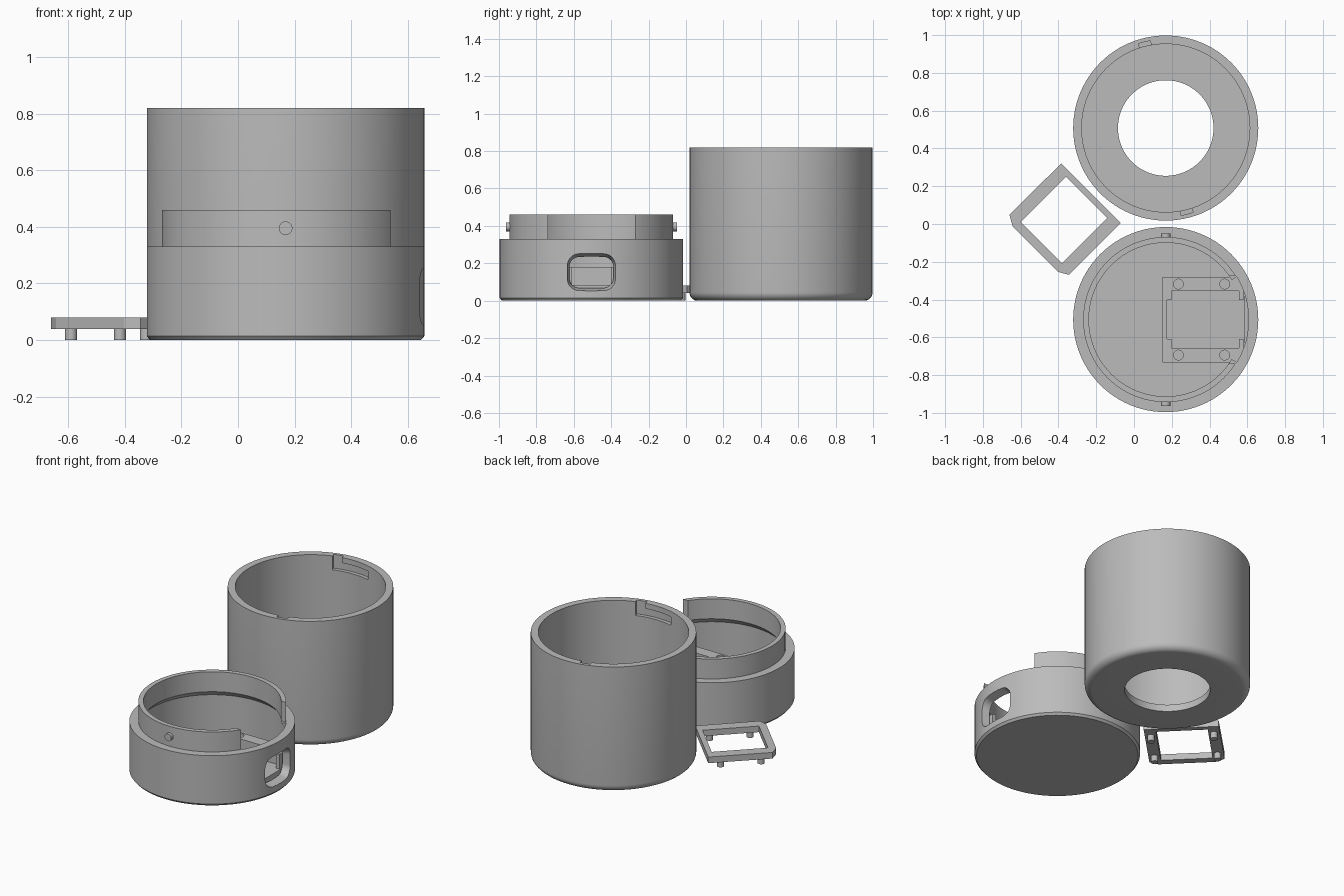
import bpy, bmesh, math
from mathutils import Matrix, Vector

if "Cube" in bpy.data.objects:
    bpy.data.objects.remove(bpy.data.objects["Cube"])

SEG = 96
CX, CUP_Y, BASE_Y = 0.168, 0.508, -0.506

grey = bpy.data.materials.new("plain_grey")
grey.diffuse_color = (0.5, 0.5, 0.5, 1)
grey.use_nodes = True
grey.node_tree.nodes["Principled BSDF"].inputs["Base Color"].default_value = grey.diffuse_color


def finish(name, bm, loc=(0, 0, 0), rot=0.0):
    bmesh.ops.remove_doubles(bm, verts=bm.verts, dist=1e-6)
    bmesh.ops.recalc_face_normals(bm, faces=bm.faces)
    me = bpy.data.meshes.new(name)
    bm.to_mesh(me)
    bm.free()
    me.materials.append(grey)
    ob = bpy.data.objects.new(name, me)
    bpy.context.collection.objects.link(ob)
    ob.location = loc
    ob.rotation_euler.z = rot
    return ob


def revolve(name, profile, loc):
    """Closed (radius, z) profile spun around the z axis."""
    bm = bmesh.new()
    rings = []
    for i in range(SEG):
        a = 2 * math.pi * i / SEG
        rings.append([bm.verts.new((r * math.cos(a), r * math.sin(a), z)) for r, z in profile])
    n = len(profile)
    for i in range(SEG):
        a, b = rings[i], rings[(i + 1) % SEG]
        for j in range(n):
            k = (j + 1) % n
            if profile[j][0] == 0 and profile[k][0] == 0:
                continue
            if profile[j][0] == 0:
                bm.faces.new((a[j], b[k], a[k]))
            elif profile[k][0] == 0:
                bm.faces.new((a[j], b[j], a[k]))
            else:
                bm.faces.new((a[j], b[j], b[k], a[k]))
    return finish(name, bm, loc)


def loft(name, lower, upper, loc=(0, 0, 0), rot=0.0):
    """Solid between two matching point loops."""
    bm = bmesh.new()
    a = [bm.verts.new(p) for p in lower]
    b = [bm.verts.new(p) for p in upper]
    bm.faces.new(a)
    bm.faces.new(b)
    for i in range(len(a)):
        j = (i + 1) % len(a)
        bm.faces.new((a[i], a[j], b[j], b[i]))
    return finish(name, bm, loc, rot)


def prism(name, pts, z0, z1, loc=(0, 0, 0), rot=0.0):
    return loft(name, [(x, y, z0) for x, y in pts], [(x, y, z1) for x, y in pts], loc, rot)


def box(name, x0, x1, y0, y1, z0, z1, loc=(0, 0, 0), rot=0.0):
    return prism(name, [(x0, y0), (x1, y0), (x1, y1), (x0, y1)], z0, z1, loc, rot)


def circle(cx, cy, r, n=32):
    return [(cx + r * math.cos(2 * math.pi * i / n), cy + r * math.sin(2 * math.pi * i / n))
            for i in range(n)]


def sector(name, r0, r1, a0, a1, z0, z1, loc):
    n = 12
    angs = [math.radians(a0 + (a1 - a0) * i / n) for i in range(n + 1)]
    pts = [(r1 * math.cos(a), r1 * math.sin(a)) for a in angs]
    pts += [(r0 * math.cos(a), r0 * math.sin(a)) for a in reversed(angs)]
    return prism(name, pts, z0, z1, loc)


def cut(ob, cutter):
    m = ob.modifiers.new("cut", 'BOOLEAN')
    m.operation, m.solver, m.object = 'DIFFERENCE', 'EXACT', cutter
    bpy.context.view_layer.objects.active = ob
    bpy.ops.object.modifier_apply(modifier=m.name)
    bpy.data.objects.remove(cutter)


def smooth(ob):
    bpy.ops.object.select_all(action='DESELECT')
    ob.select_set(True)
    bpy.context.view_layer.objects.active = ob
    bpy.ops.object.shade_smooth_by_angle(angle=math.radians(28))


# Tall cup with rounded bottom edge and round floor opening
F = 0.045
profile = [(0.253, 0)]
for i in range(9):
    t = math.pi / 2 * i / 8
    profile.append((0.49 - F + F * math.sin(t), F - F * math.cos(t)))
profile += [(0.49, 0.82), (0.445, 0.82), (0.445, 0.045), (0.253, 0.045)]
cup_loc = (CX, CUP_Y, 0)
cup = revolve("cup", profile, cup_loc)

# L-shaped locking slots inside the cup rim
for turn in (0, 180):
    cut(cup, sector("slot_run", 0.42, 0.469, 75 + turn, 108 + turn, 0.73, 0.785, cup_loc))
    cut(cup, sector("slot_entry", 0.42, 0.469, 100 + turn, 108 + turn, 0.73, 0.85, cup_loc))
smooth(cup)

# Round base with stepped collar
base_loc = (CX, BASE_Y, 0)
base = revolve("base", [(0, 0), (0.478, 0), (0.49, 0.014), (0.49, 0.33), (0.437, 0.33),
                        (0.437, 0.46), (0.407, 0.46), (0.407, 0.33), (0.44, 0.295),
                        (0.44, 0.045), (0, 0.045)], base_loc)
# Gap in the collar above the port
cut(base, box("collar_gap", 0.2, 0.6, -0.232, 0.232, 0.33, 0.6, base_loc))
cut(base, sector("collar_gap_low", 0.3, 0.439, -31, 31, 0.29, 0.4, base_loc))


# Tapered rounded port through the wall
def round_rect(x, hy, z0, z1, r):
    pts = []
    for q, (sy, sz) in enumerate(((1, 1), (-1, 1), (-1, -1), (1, -1))):
        for i in range(9):
            a = math.pi / 2 * (q + i / 8)
            zc = z1 - r if sz > 0 else z0 + r
            pts.append((x, sy * (hy - r) + r * math.cos(a), zc + r * math.sin(a)))
    return pts


cut(base, loft("port", round_rect(0.40, 0.112, 0.078, 0.222, 0.045),
               round_rect(0.50, 0.135, 0.050, 0.256, 0.065), base_loc))
smooth(base)

# Locking pegs on the collar
for s, name in ((-1, "front_lock_peg"), (1, "back_lock_peg")):
    ring = circle(0, 0.395, 0.024)
    smooth(loft(name, [(x, s * 0.425, z) for x, z in ring],
                [(x, s * 0.457, z) for x, z in ring], base_loc))

# U-shaped board holder with four peg holes
holder = prism("board_holder", [(-0.018, -0.226), (0.385, -0.226), (0.42, -0.15), (0.008, -0.15),
                                (0.008, 0.15), (0.42, 0.15), (0.385, 0.226), (-0.018, 0.226)],
               0.04, 0.18, base_loc)
for x in (0.067, 0.312):
    for y in (-0.188, 0.188):
        cut(holder, prism("peg_hole", circle(x, y, 0.026), 0.08, 0.3, base_loc))
smooth(holder)
box("board_shelf", 0.0, 0.42, -0.155, 0.155, 0.04, 0.085, base_loc)
for x in (0.005, 0.387):
    for s in (-1, 1):
        y0, y1 = sorted((s * 0.104, s * 0.152))
        box("corner_stop", x, x + 0.025, y0, y1, 0.08, 0.18, base_loc)

# Loose clamp frame, turned 45 degrees, two corners bevelled
frame_loc, turn = (-0.371, 0.021, 0), math.radians(-45)
frame = prism("clamp_frame", [(0.224, 0.202), (-0.222, 0.202), (-0.224, -0.184), (-0.168, -0.216),
                              (0.172, -0.216), (0.224, -0.186)], 0.04, 0.08, frame_loc, turn)
bpy.context.view_layer.update()
cut(frame, box("frame_window", -0.154, 0.154, -0.169, 0.169, 0, 0.2, frame_loc, turn))
for x in (-0.187, 0.187):
    for y in (-0.122, 0.122):
        smooth(prism("frame_peg", circle(x, y, 0.021), 0, 0.045, frame_loc, turn))
